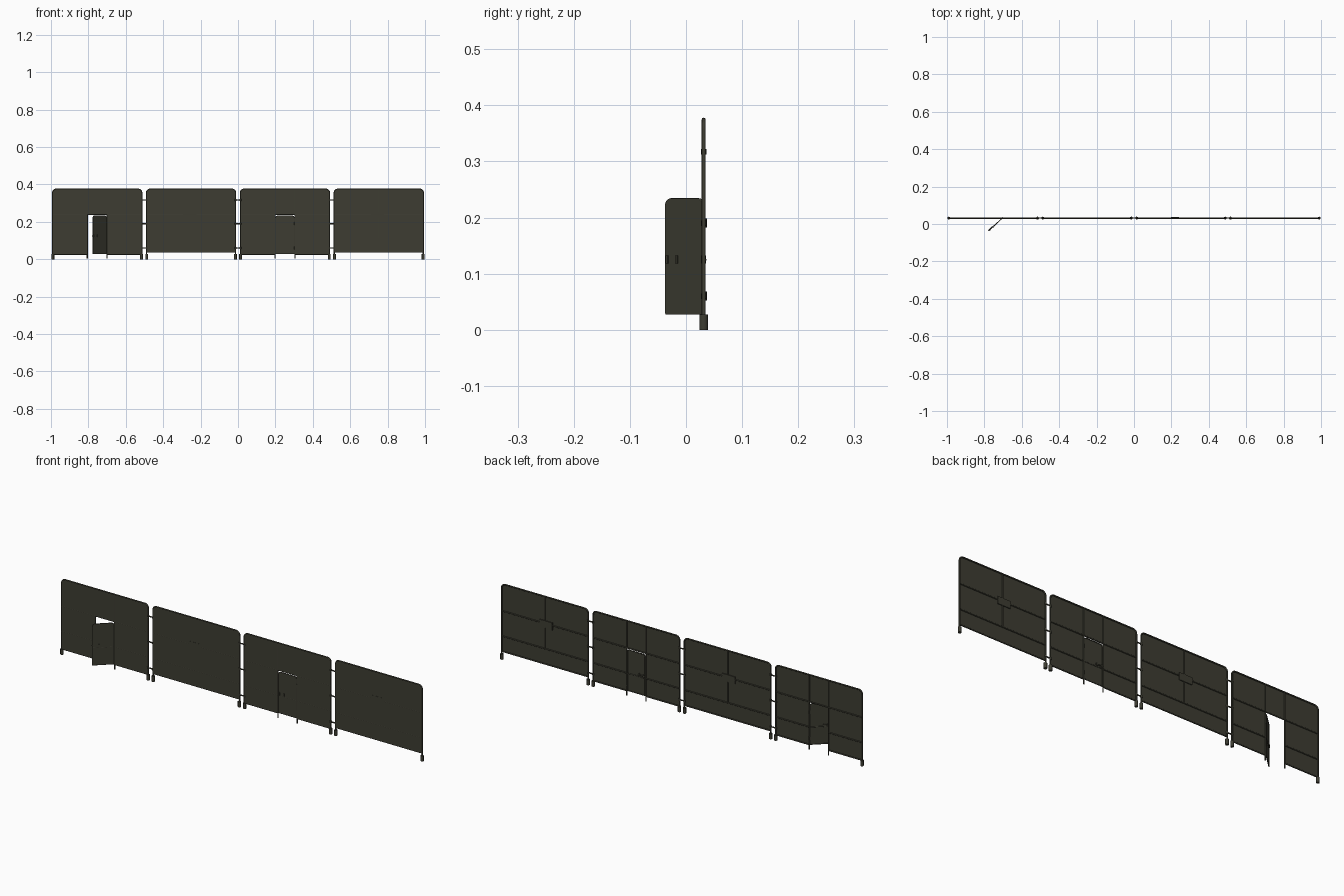
import bpy, bmesh, math
from mathutils import Vector, Matrix

if "Cube" in bpy.data.objects:
    bpy.data.objects.remove(bpy.data.objects["Cube"])

def mat(name, c):
    m = bpy.data.materials.new(name)
    m.diffuse_color = (*c, 1)
    m.use_nodes = True
    m.node_tree.nodes["Principled BSDF"].inputs["Base Color"].default_value = m.diffuse_color
    return m

OLIVE = mat("dark olive metal", (0.047, 0.046, 0.032))
Y, W, TOP, R = 0.0315, 0.237, 0.3745, 0.003
DW, DTOP = 0.053, 0.24          # door opening half width and height

def finish(name, bm, smooth=True):
    bmesh.ops.recalc_face_normals(bm, faces=bm.faces)
    me = bpy.data.meshes.new(name)
    bm.to_mesh(me)
    bm.free()
    me.materials.append(OLIVE)
    ob = bpy.data.objects.new(name, me)
    bpy.context.collection.objects.link(ob)
    if smooth:
        bpy.context.view_layer.objects.active = ob
        ob.select_set(True)
        bpy.ops.object.shade_smooth_by_angle(angle=math.radians(50))
        ob.select_set(False)
    return ob

def rod(bm, a, b, r=R, n=10):
    a, b = Vector(a), Vector(b)
    d = b - a
    M = Matrix.Translation((a + b) / 2) @ d.to_track_quat('Z', 'Y').to_matrix().to_4x4()
    bmesh.ops.create_cone(bm, cap_ends=True, segments=n, radius1=r, radius2=r, depth=d.length, matrix=M)

def box(bm, c, s):
    bmesh.ops.create_cube(bm, size=1, matrix=Matrix.Translation(c) @ Matrix.Diagonal((*s, 1)))

def arch(x0, x1, z0, z1, r, n=6):
    """Left foot, over rounded top corners, to right foot."""
    pts = [(x0, z0)]
    for cx, start in ((x0 + r, 180), (x1 - r, 90)):
        for i in range(n + 1):
            a = math.radians(start - 90 * i / n)
            pts.append((cx + r * math.cos(a), z1 - r + r * math.sin(a)))
    return pts + [(x1, z0)]

def tube(bm, pts, y, r, n=8):
    """Sweep a round section along an x-z path."""
    rings = []
    for i, p in enumerate(pts):
        q0, q1 = pts[max(i - 1, 0)], pts[min(i + 1, len(pts) - 1)]
        t = (Vector(q1) - Vector(q0)).normalized()
        if i in (0, len(pts) - 1, 1, len(pts) - 2):
            t = Vector((0, 1 if i < 2 else -1))
        ring = []
        for k in range(n):
            a = 2 * math.pi * k / n
            ring.append(bm.verts.new((p[0] - t.y * r * math.cos(a), y + r * math.sin(a), p[1] + t.x * r * math.cos(a))))
        rings.append(ring)
    for A, B in zip(rings, rings[1:]):
        for k in range(n):
            bm.faces.new((A[k], A[(k + 1) % n], B[(k + 1) % n], B[k]))
    bm.faces.new(rings[0])
    bm.faces.new(rings[-1])

def sheet(bm, pts, y0, y1):
    f = bm.faces.new([bm.verts.new((x, y0, z)) for x, z in pts])
    e = bmesh.ops.extrude_face_region(bm, geom=[f])
    for v in e['geom']:
        if isinstance(v, bmesh.types.BMVert):
            v.co.y = y1
    bm.faces.new([v for v in reversed(f.verts)]) if not f.is_valid else None

def fence_panel(cx, door):
    bottom = 0.027 if door else 0.039
    # round tubular frame
    bm = bmesh.new()
    tube(bm, arch(-W - 0.001, W + 0.001, 0.0, TOP, 0.02), Y, 0.0036)
    spans = [(-W, -DW), (DW, W)] if door else [(-W, W)]
    for a, b in spans:
        for z in (bottom, 0.115):
            rod(bm, (a, Y, z), (b, Y, z))
    rod(bm, (-W, Y, DTOP), (W, Y, DTOP))
    if door:
        for x in (-DW, DW):
            rod(bm, (x, Y, 0.003), (x, Y, TOP))
    else:
        rod(bm, (0, Y, 0.115), (0, Y, TOP))
    finish("panel_frame", bm).location.x = cx
    # sheet metal infill
    bm = bmesh.new()
    pts = arch(-W, W, bottom, TOP, 0.02)
    if door:
        pts += [(DW, bottom), (DW, DTOP), (-DW, DTOP), (-DW, bottom)]
    sheet(bm, pts, Y - 0.0028, Y - 0.0008)
    finish("panel_sheet", bm, False).location.x = cx
    # feet sockets
    bm = bmesh.new()
    for x in (-W, W):
        rod(bm, (x, Y, 0), (x, Y, 0.027), 0.0078, 12)
    finish("feet", bm).location.x = cx
    # centre plate
    if not door:
        bm = bmesh.new()
        box(bm, (-0.007, Y, DTOP - 0.003), (0.07, 0.007, 0.036))
        finish("centre_plate", bm, False).location.x = cx

def gate(cx, angle):
    """Door leaf, hinged on its right edge, opening forward."""
    L = 2 * DW - 0.008
    bm = bmesh.new()
    pts = arch(-L, 0, 0.029, 0.232, 0.012, 5)
    sheet(bm, pts, -0.002, 0.0005)
    tube(bm, pts, 0, 0.0024)
    for z in (0.029, 0.115):
        rod(bm, (-L, 0, z), (0, 0, z), 0.0022)
    # latch bolt and keepers
    rod(bm, (-L - 0.003, 0.0025, 0.125), (-L + 0.038, 0.0025, 0.125), 0.0025)
    for dx in (0.006, 0.03):
        box(bm, (-L + dx, 0, 0.125), (0.005, 0.009, 0.014))
    # hinges
    for z in (0.06, 0.19):
        rod(bm, (0.003, 0, z - 0.008), (0.003, 0, z + 0.008), 0.0035)
    ob = finish("gate_leaf", bm)
    ob.location = (cx + DW - 0.004, Y, 0)
    ob.rotation_euler.z = angle

centres = [-0.753, -0.251, 0.251, 0.753]
for i, c in enumerate(centres):
    fence_panel(c, i in (0, 2))
gate(centres[0], math.radians(43))
gate(centres[2], 0)

# clamps joining neighbouring panels
for a, b in zip(centres, centres[1:]):
    bm = bmesh.new()
    m = (a + b) / 2
    for z in (0.06, 0.19, 0.317):
        rod(bm, (m - 0.016, Y, z), (m + 0.016, Y, z), 0.0032)
        for s in (-1, 1):
            rod(bm, (m + s * 0.014, Y, z - 0.005), (m + s * 0.014, Y, z + 0.005), 0.005)
    finish("panel_clamps", bm)
